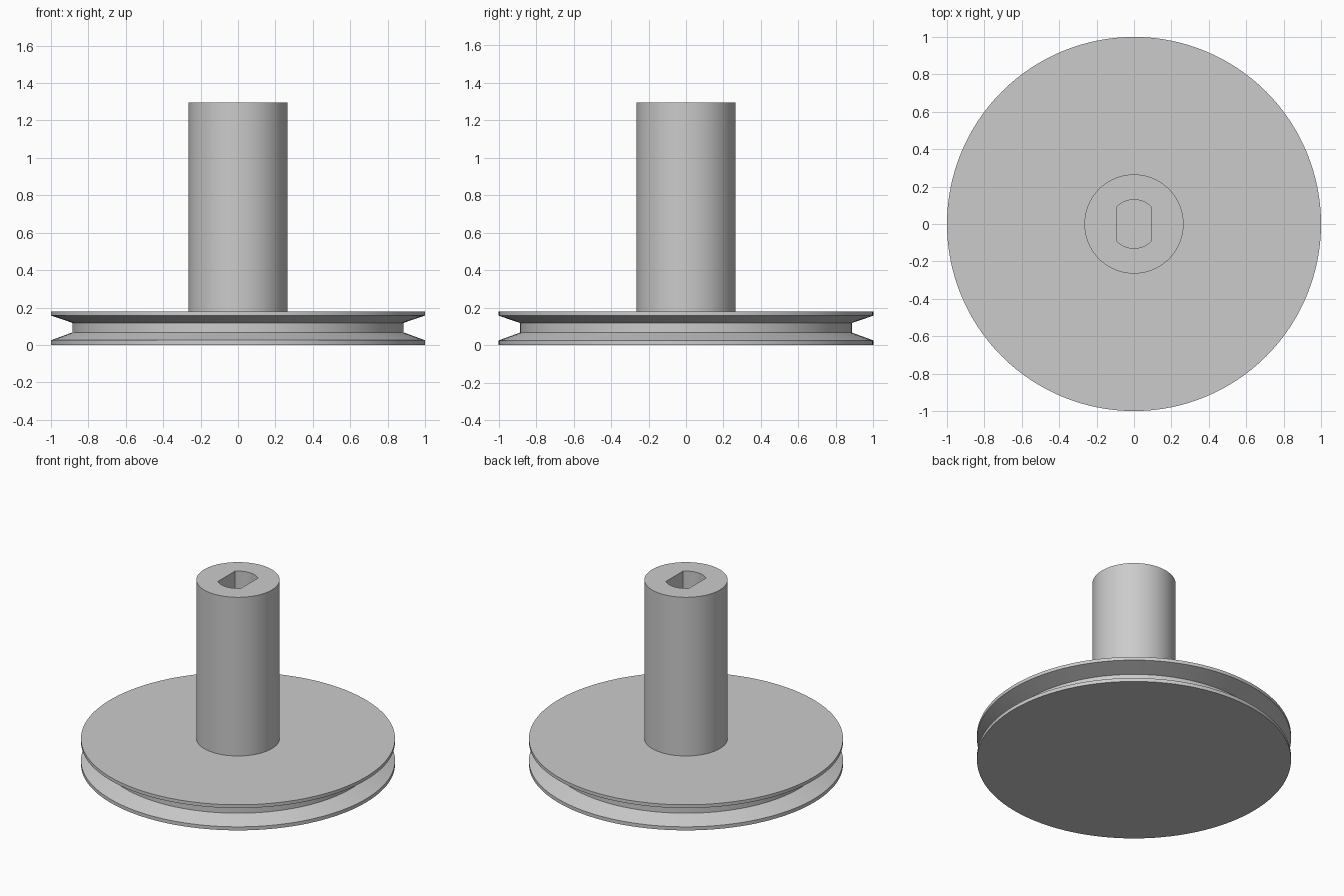
import bpy, bmesh, math
from mathutils import Vector

cube = bpy.data.objects.get("Cube")
if cube:
    bpy.data.objects.remove(cube, do_unlink=True)

SEGMENTS = 128
DISC_TOP = 0.18
SHAFT_TOP = 1.295

grey = bpy.data.materials.new("plain grey")
grey.use_nodes = True
colour = (0.6, 0.6, 0.6, 1)
grey.diffuse_color = colour
grey.node_tree.nodes["Principled BSDF"].inputs["Base Color"].default_value = colour


def finish(bm, name):
    """Turn a bmesh into a smooth object with sharp edges kept."""
    mesh = bpy.data.meshes.new(name)
    bm.to_mesh(mesh)
    bm.free()
    mesh.materials.append(grey)
    obj = bpy.data.objects.new(name, mesh)
    bpy.context.collection.objects.link(obj)
    bpy.ops.object.select_all(action='DESELECT')
    obj.select_set(True)
    bpy.context.view_layer.objects.active = obj
    bpy.ops.object.shade_smooth_by_angle(angle=math.radians(12))


def arc(radius, start, end, steps):
    angles = [start + (end - start) * i / steps for i in range(steps + 1)]
    return [(radius * math.cos(a), radius * math.sin(a)) for a in angles]


def add_loop(bm, points, z):
    verts = [bm.verts.new((x, y, z)) for x, y in points]
    return [bm.edges.new((v, verts[i - 1])) for i, v in enumerate(verts)]


# Grooved wheel: revolved half section
section = [(0, 0), (1, 0), (1, 0.025), (0.885, 0.067),
           (0.885, 0.118), (1, 0.157), (1, DISC_TOP), (0, DISC_TOP)]
bm = bmesh.new()
verts = [bm.verts.new((r, 0, z)) for r, z in section]
edges = [bm.edges.new(pair) for pair in zip(verts, verts[1:])]
bmesh.ops.spin(bm, geom=verts + edges, cent=(0, 0, 0), axis=(0, 0, 1),
               angle=math.tau, steps=SEGMENTS, use_merge=True)
bmesh.ops.remove_doubles(bm, verts=bm.verts[:], dist=1e-5)
bmesh.ops.recalc_face_normals(bm, faces=bm.faces[:])
finish(bm, "grooved_wheel")

# Hollow shaft: round outside, socket with two flat sides, floor on the wheel
outer = arc(0.265, 0, math.tau, SEGMENTS)[:-1]
corner = math.acos(0.09 / 0.13)
socket = (arc(0.13, corner, math.pi - corner, 20)
          + arc(0.13, math.pi + corner, math.tau - corner, 20))
bm = bmesh.new()
rims = add_loop(bm, outer, SHAFT_TOP) + add_loop(bm, socket, SHAFT_TOP)
bmesh.ops.triangle_fill(bm, edges=rims, use_beauty=True, normal=Vector((0, 0, 1)))
walls = bmesh.ops.extrude_edge_only(bm, edges=rims)["geom"]
for v in walls:
    if isinstance(v, bmesh.types.BMVert):
        v.co.z = DISC_TOP
bmesh.ops.recalc_face_normals(bm, faces=bm.faces[:])
# Make sure the top ring faces upwards
if any(f.normal.z < -0.9 for f in bm.faces):
    bmesh.ops.reverse_faces(bm, faces=bm.faces[:])
finish(bm, "hollow_shaft")
